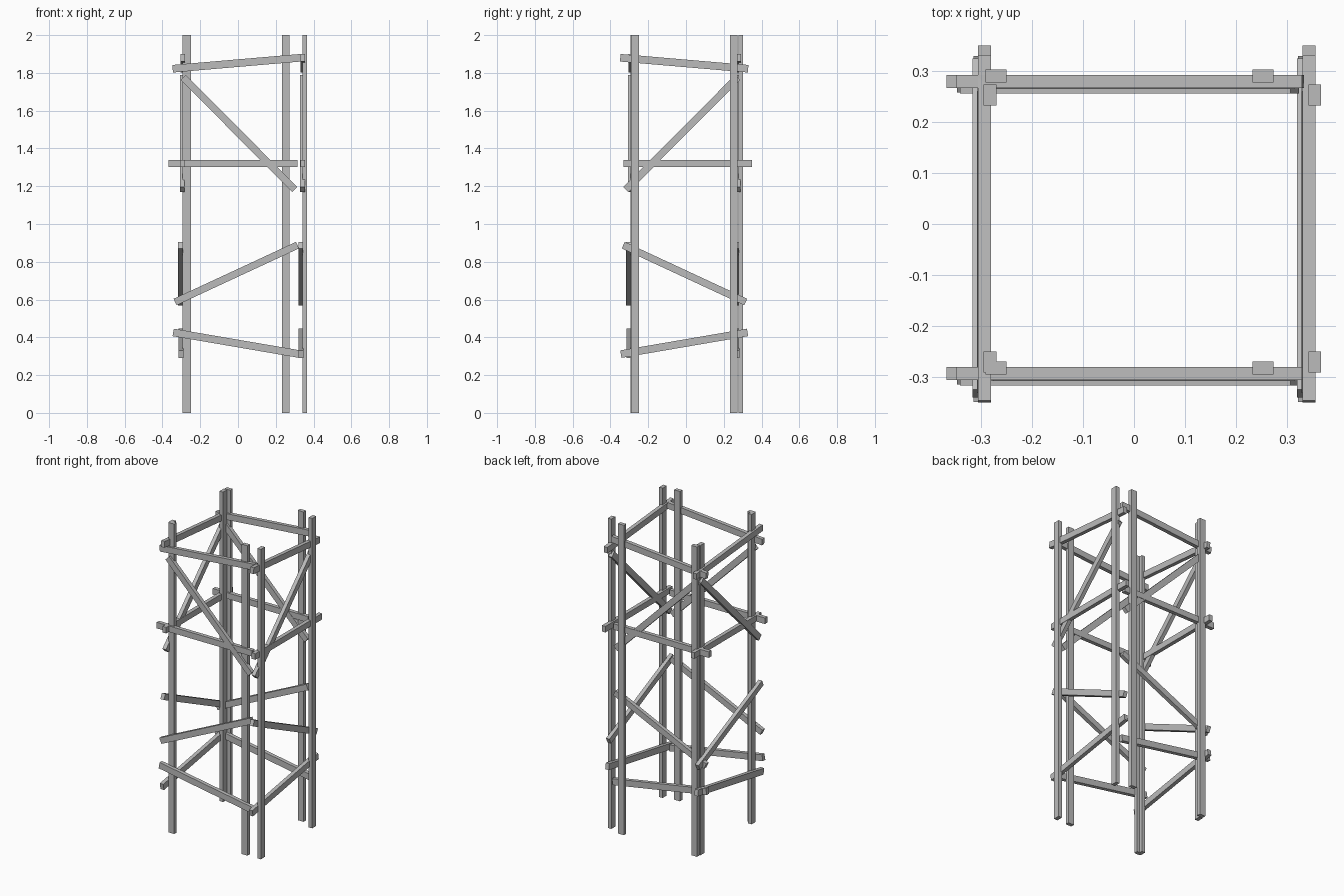
import bpy
import math
from mathutils import Matrix, Vector

cube = bpy.data.objects.get("Cube")
if cube:
    bpy.data.objects.remove(cube, do_unlink=True)

# Single grey finish
grey = bpy.data.materials.new("weathered grey")
grey.use_nodes = True
colour = (0.5, 0.5, 0.5, 1)
grey.diffuse_color = colour
grey.node_tree.nodes["Principled BSDF"].inputs["Base Color"].default_value = colour


def beam(name, placement, start, end, depth_at, width, depth):
    """Square-ended plank between two (x, z) points of a side frame."""
    a = Vector((start[0], depth_at, start[1]))
    b = Vector((end[0], depth_at, end[1]))
    run = b - a
    tilt = Matrix.Rotation(-math.atan2(run.z, run.x), 4, 'Y')
    size = Matrix.Diagonal((run.length, depth, width, 1))
    bpy.ops.mesh.primitive_cube_add(size=1)
    obj = bpy.context.object
    obj.name = name
    obj.data.name = name
    obj.data.transform(placement @ Matrix.Translation((a + b) / 2) @ tilt @ size)
    obj.data.materials.append(grey)


# Planks of one side frame: name, start, end, depth position, width
planks = [
    ("post_a", (-0.27, 0), (-0.27, 2), -0.282, 0.041),
    ("post_b", (0.253, 0), (0.253, 2), -0.282, 0.041),
    ("top_rail", (-0.346, 1.822), (0.331, 1.88), -0.293, 0.04),
    ("middle_rail", (-0.367, 1.32), (0.315, 1.32), -0.293, 0.039),
    ("upper_brace", (-0.29, 1.776), (0.301, 1.182), -0.295, 0.038),
    ("lower_brace", (-0.333, 0.587), (0.315, 0.888), -0.304, 0.038),
    ("bottom_rail", (-0.343, 0.426), (0.328, 0.311), -0.302, 0.04),
]

# The same frame shifted to the back, and turned a quarter for both ends
turn = Matrix.Rotation(math.radians(-90), 4, 'Z')
sides = {
    "front": Matrix.Identity(4),
    "back": Matrix.Translation((0, 0.572, 0)),
    "right": Matrix.Translation((0, -0.017, 0)) @ turn,
    "left": Matrix.Translation((0.636, -0.017, 0)) @ turn,
}

for side, placement in sides.items():
    for part, start, end, depth_at, width in planks:
        beam(f"{side}_{part}", placement, start, end, depth_at, width, 0.025)
